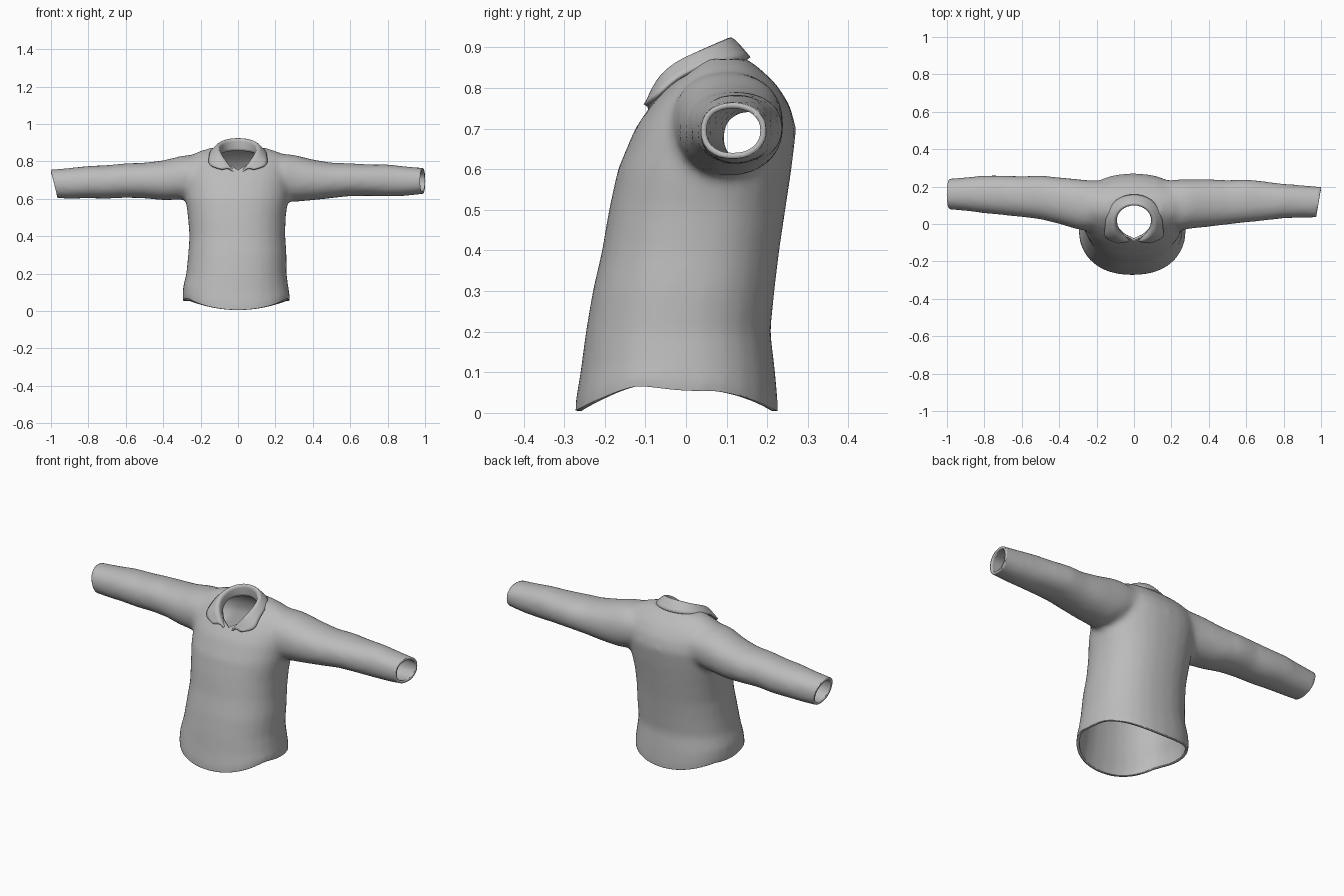
import bpy, bmesh, math
from mathutils import Vector

cube = bpy.data.objects.get("Cube")
if cube:
    bpy.data.objects.remove(cube)

fabric = bpy.data.materials.new("grey_fabric")
fabric.use_nodes = True
GREY = (0.5, 0.5, 0.5, 1)
fabric.diffuse_color = GREY
fabric.node_tree.nodes["Principled BSDF"].inputs["Base Color"].default_value = GREY


def make_object(name, bm):
    mesh = bpy.data.meshes.new(name)
    bm.to_mesh(mesh)
    bm.free()
    mesh.materials.append(fabric)
    obj = bpy.data.objects.new(name, mesh)
    bpy.context.collection.objects.link(obj)
    return obj


def loft(bm, rings):
    """Closed tube through a list of rings, with capped ends."""
    loops = [[bm.verts.new(p) for p in ring] for ring in rings]
    n = len(loops[0])
    for a, b in zip(loops, loops[1:]):
        for i in range(n):
            j = (i + 1) % n
            bm.faces.new((a[i], a[j], b[j], b[i]))
    bm.faces.new(loops[0][::-1])
    bm.faces.new(loops[-1])


def oval(u0, u1, v0, v1, power=1.0, n=28):
    """Points of a rounded outline between the given limits."""
    def bend(c):
        return math.copysign(abs(c) ** power, c)
    return [((u0 + u1) / 2 + (u1 - u0) / 2 * bend(math.cos(t)),
             (v0 + v1) / 2 + (v1 - v0) / 2 * bend(math.sin(t)))
            for t in (2 * math.pi * i / n for i in range(n))]


# Torso: z, right edge, left edge, front, back
torso = [(-0.08, -.285, .27, -.275, .225), (0.03, -.297, .278, -.272, .226),
         (0.1, -.295, .27, -.26, .22), (0.2, -.277, .26, -.247, .208),
         (0.3, -.267, .26, -.23, .218), (0.4, -.26, .253, -.207, .23),
         (0.5, -.268, .255, -.19, .245), (0.6, -.28, .27, -.168, .26),
         (0.7, -.285, .28, -.126, .272), (0.76, -.28, .28, -.085, .255),
         (0.81, -.27, .27, -.04, .222), (0.845, -.23, .23, 0, .185),
         (0.872, -.15, .15, .03, .15)]
# Sleeves: x, front, back, bottom, top
right_sleeve = [(-.15, -.02, .23, .63, .83), (-.25, -.035, .235, .6, .835),
                (-.3, -.03, .24, .595, .83), (-.4, 0, .25, .592, .805),
                (-.5, .025, .26, .602, .793), (-.6, .037, .255, .605, .79),
                (-.7, .047, .26, .6, .78), (-.8, .057, .26, .602, .776),
                (-.9, .07, .25, .6, .765), (-1.08, .085, .235, .605, .75)]
left_sleeve = [(.15, -.02, .23, .63, .83), (.25, -.035, .24, .59, .84),
               (.3, -.025, .24, .583, .835), (.4, -.015, .24, .592, .81),
               (.5, -.003, .235, .603, .793), (.6, .008, .24, .614, .79),
               (.7, .018, .228, .615, .784), (.8, .03, .215, .612, .784),
               (.9, .033, .208, .615, .773), (1.08, .035, .192, .635, .757)]

bm = bmesh.new()
loft(bm, [[(x, y, z) for x, y in oval(r, l, f, b, .88)] for z, r, l, f, b in torso])
for sleeve in (right_sleeve, left_sleeve):
    loft(bm, [[(x, y, z) for y, z in oval(f, b, lo, hi, .92)]
              for x, f, b, lo, hi in sleeve])
bmesh.ops.recalc_face_normals(bm, faces=bm.faces)
shirt = make_object("shirt_body", bm)

# Blend torso and sleeves into one soft skin
blend = shirt.modifiers.new("blend", 'REMESH')
blend.mode = 'VOXEL'
blend.voxel_size = 0.015
soften = shirt.modifiers.new("soften", 'SMOOTH')
soften.factor = 0.5
soften.iterations = 10
graph = bpy.context.evaluated_depsgraph_get()
bm = bmesh.new()
bm.from_mesh(shirt.evaluated_get(graph).to_mesh())
shirt.modifiers.clear()

# Open the hem and both cuffs
for point, normal in (((0, 0, 0.005), (0, 0, -1)),
                      ((-1, .15, .75), (-1, 0, -.24)),
                      ((1, .19, .7), (1, -.17, 0))):
    bmesh.ops.bisect_plane(bm, geom=bm.verts[:] + bm.edges[:] + bm.faces[:],
                           plane_co=point, plane_no=normal, clear_outer=True)

# Raise the hem at the sides
for v in bm.verts:
    if v.co.z < 0.2:
        lift = 0.05 * min(1, abs(v.co.x) / 0.26) ** 2
        lift += 0.012 * math.exp(-((v.co.y + .12) / .08) ** 2)
        v.co.z += lift * (1 - v.co.z / 0.2)

# Cut the pointed neck opening
side = [(0, -.088), (.055, -.06), (.092, -.02), (.1, .03), (.08, .085), (.035, .115)]
outline = [Vector(p) for p in side + [(-x, y) for x, y in side[:0:-1]]]
edges = [(a, b - a) for a, b in zip(outline, outline[1:] + outline[:1])]


def in_neck(p):
    return p.z > .6 and all(d.x * (p.y - a.y) - d.y * (p.x - a.x) > 0 for a, d in edges)


for a, d in edges:
    near = [f for f in bm.faces
            if f.calc_center_median().z > .6 and abs(f.calc_center_median().x) < .16]
    geom = set(near)
    for f in near:
        geom.update(f.verts)
        geom.update(f.edges)
    bmesh.ops.bisect_plane(bm, geom=list(geom), plane_co=(a.x, a.y, 0),
                           plane_no=(d.y, -d.x, 0))
bmesh.ops.delete(bm, geom=[f for f in bm.faces if in_neck(f.calc_center_median())],
                 context='FACES')
bm.to_mesh(shirt.data)
bm.free()
if not shirt.data.materials:
    shirt.data.materials.append(fabric)

# Collar: neck seam, stand, fold and leaf edge, front to back on one side
rows = [[(.004, -.092, .725), (.055, -.066, .775), (.092, -.02, .81), (.1, .03, .84),
         (.08, .085, .85), (.0, .12, .86)],
        [(.03, -.092, .75), (.075, -.07, .81), (.1, -.028, .855), (.102, .03, .885),
         (.07, .085, .91), (.0, .11, .92)],
        [(.05, -.095, .765), (.09, -.075, .825), (.112, -.03, .865), (.115, .035, .892),
         (.075, .095, .918), (.0, .118, .93)],
        [(.085, -.1, .757), (.165, -.075, .775), (.15, -.025, .825), (.15, .05, .858),
         (.1, .135, .872), (.0, .165, .873)]]
bm = bmesh.new()
grid = [[bm.verts.new(p) for p in row] +
        [bm.verts.new((-x, y, z)) for x, y, z in row[-2::-1]] for row in rows]
for a, b in zip(grid, grid[1:]):
    for i in range(len(a) - 1):
        bm.faces.new((a[i], a[i + 1], b[i + 1], b[i]))
bmesh.ops.recalc_face_normals(bm, faces=bm.faces)
collar = make_object("collar", bm)
curve = collar.modifiers.new("rounding", 'SUBSURF')
curve.levels = curve.render_levels = 2
curve.boundary_smooth = 'PRESERVE_CORNERS'

# Cloth thickness and smooth shading
for obj, depth, offset in ((shirt, .014, -1), (collar, .01, 0)):
    cloth = obj.modifiers.new("cloth", 'SOLIDIFY')
    cloth.thickness = depth
    cloth.offset = offset
    bpy.ops.object.select_all(action='DESELECT')
    obj.select_set(True)
    bpy.context.view_layer.objects.active = obj
    bpy.ops.object.shade_smooth_by_angle(angle=math.radians(50))
